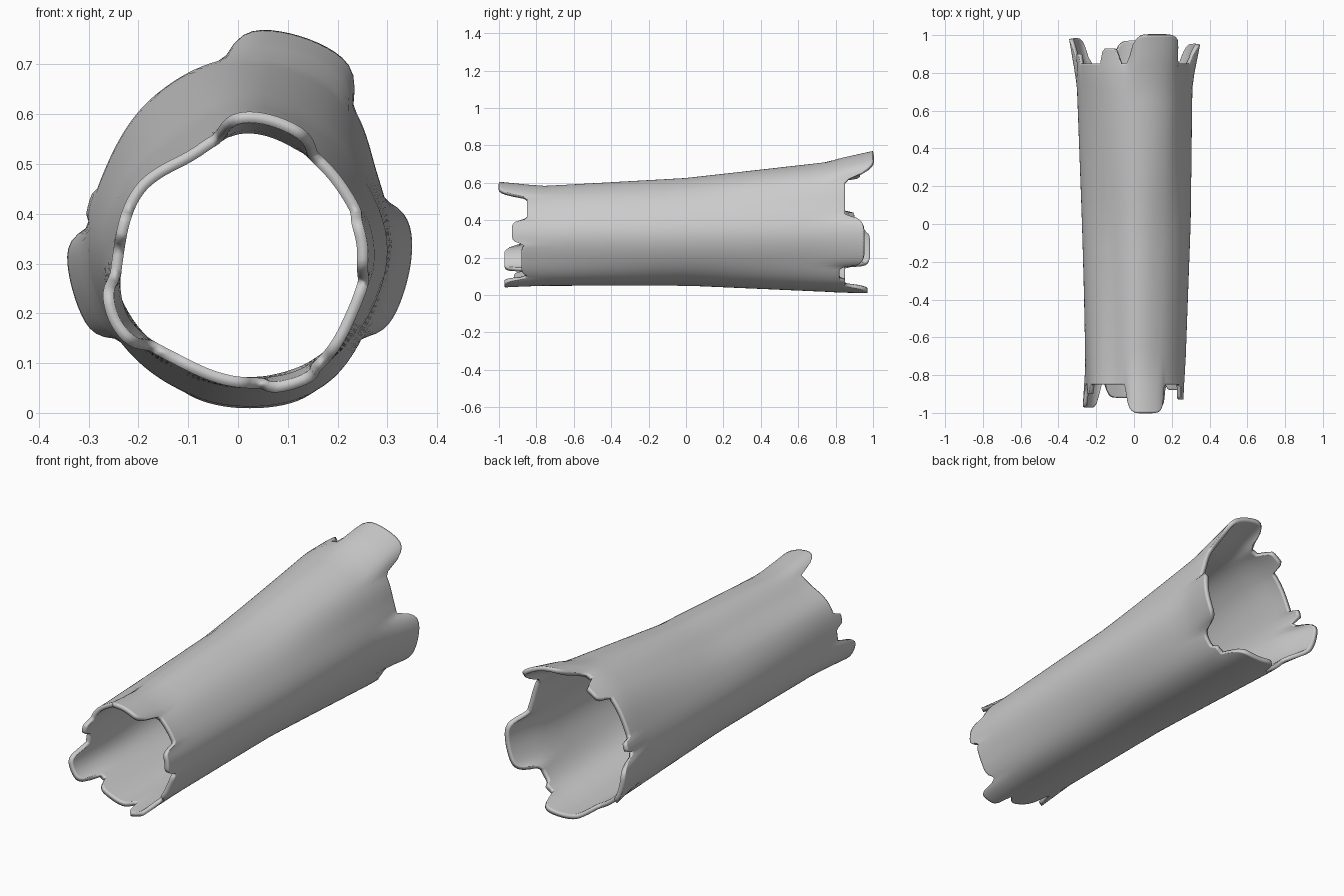
import bpy, bmesh, math

if "Cube" in bpy.data.objects:
    bpy.data.objects.remove(bpy.data.objects["Cube"])

SIDES, ROWS = 144, 22
CX, CZ = 0.01, 0.33

# shell radius every 30 degrees from +x towards +z, at the front, middle and back
FRONT_R = [.26, .245, .245, .25, .225, .25, .26, .29, .27, .28, .29, .265]
MID_R = [.29, .28, .285, .295, .265, .27, .285, .285, .28, .28, .285, .285]
BACK_R = [.3, .31, .375, .385, .355, .32, .315, .31, .31, .315, .32, .295]

# torn tabs on each rim: centre angle, half width, reach along y, outward flare
FRONT_TABS = [(78, 26, 1, .02), (2, 16, .93, -.01), (-33, 20, .88, 0), (-70, 13, .97, .01),
              (-105, 22, .92, 0), (-151, 18, .97, .015), (170, 8, .9, 0)]
BACK_TABS = [(74, 22, 1, .045), (113, 9, .93, 0), (164, 6, .9, .01), (-166, 22, .98, .035),
             (-88, 25, .97, .005), (-46, 9, .82, 0), (-9, 28, .95, .04)]
RIM = 0.85


def ring(radii, a):
    """Smooth closed curve through evenly spaced radii."""
    n = len(radii)
    u = a / 360 * n
    i = math.floor(u)
    f = u - i
    p, q, r, s = (radii[(i + k) % n] for k in range(-1, 3))
    return q + f / 2 * (r - p + f * (2 * p - 5 * q + 4 * r - s + f * (3 * (q - r) + s - p)))


def rim(tabs, a):
    """Reach along y and flare of a torn rim at angle a."""
    reach, flare = RIM, 0
    for centre, half, tip, out in tabs:
        d = abs((a - centre + 180) % 360 - 180) / half
        w = max(0, 1 - d ** 6)
        reach += (tip - RIM) * w
        flare += out * w
    return min(reach, 1), flare


# hollow log wall between the two torn rims
bm = bmesh.new()
grid = []
for i in range(SIDES):
    a = 360 * i / SIDES
    (f_reach, f_flare), (b_reach, b_flare) = rim(FRONT_TABS, a), rim(BACK_TABS, a)
    column = []
    for j in range(ROWS + 1):
        t = (1 - math.cos(math.pi * j / ROWS)) / 2
        y = -f_reach + (f_reach + b_reach) * t
        end, flare = (FRONT_R, f_flare) if y < 0 else (BACK_R, b_flare)
        k = min(abs(y) / 0.8, 1)
        r = ring(MID_R, a) * (1 - k) + ring(end, a) * k
        r += flare * max(0, (abs(y) - 0.75) * 5)
        v = math.radians(a)
        column.append(bm.verts.new((CX + r * math.cos(v), y, max(0, CZ + r * math.sin(v)))))
    grid.append(column)
for c0, c1 in zip(grid, grid[1:] + grid[:1]):
    for j in range(ROWS):
        bm.faces.new((c0[j], c1[j], c1[j + 1], c0[j + 1]))

# normals point outward so the wall thickens inward
bm.normal_update()
bm.faces.ensure_lookup_table()
face = bm.faces[ROWS // 2]
if face.normal.x < 0:
    bmesh.ops.reverse_faces(bm, faces=bm.faces)

mesh = bpy.data.meshes.new("hollow_log")
bm.to_mesh(mesh)
bm.free()
log = bpy.data.objects.new("hollow_log", mesh)
bpy.context.collection.objects.link(log)

wall = log.modifiers.new("wall", 'SOLIDIFY')
wall.thickness = 0.022
wall.offset = -1

bpy.context.view_layer.objects.active = log
log.select_set(True)
bpy.ops.object.shade_smooth_by_angle(angle=math.radians(40))
